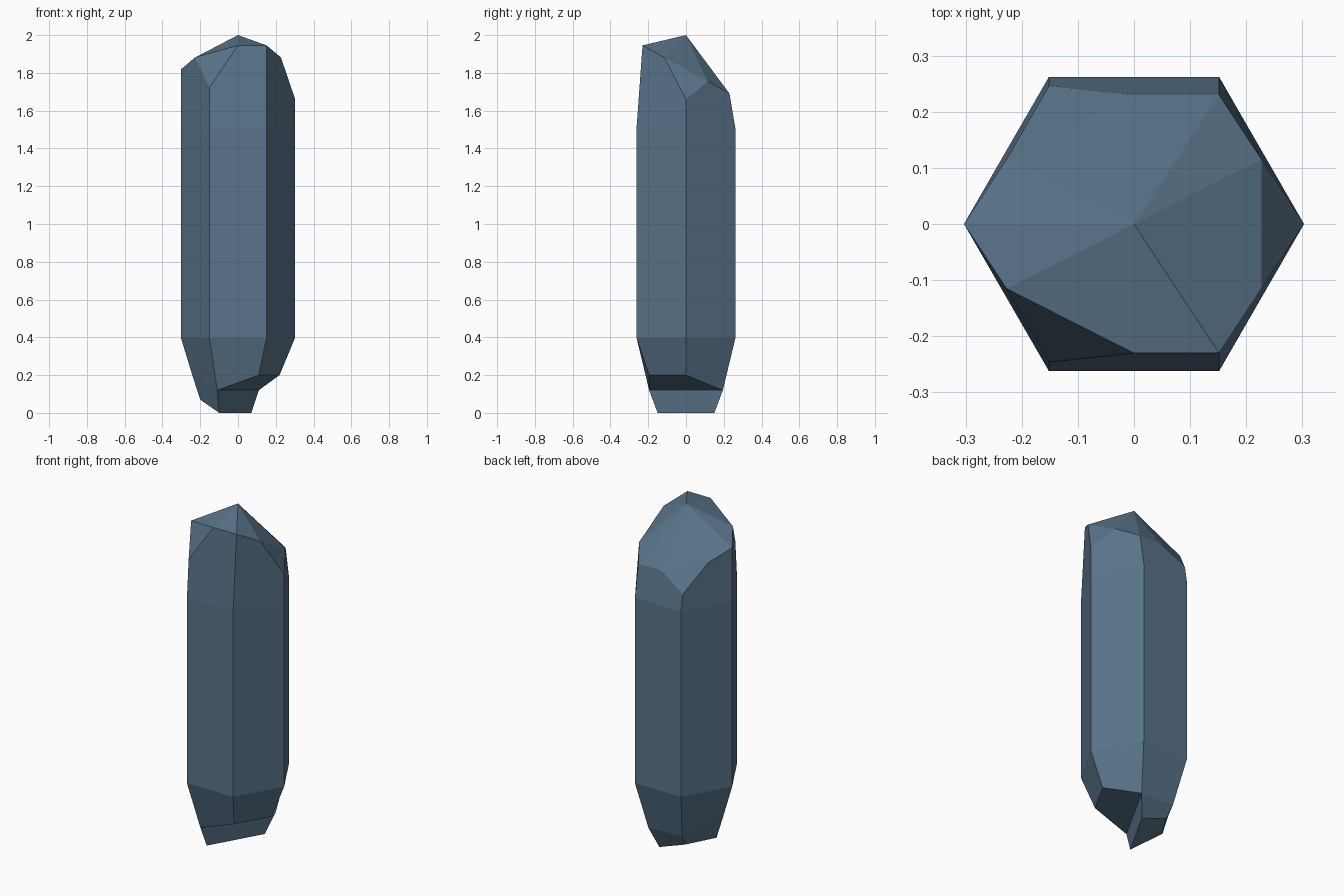
import bpy
import bmesh
from math import cos, sin, pi
from mathutils import Vector

cube = bpy.data.objects.get("Cube")
if cube:
    bpy.data.objects.remove(cube, do_unlink=True)

RADIUS = 0.303

# Material
stone = bpy.data.materials.new("slate_blue")
stone.use_nodes = True
color = (0.10, 0.175, 0.255, 1.0)
stone.diffuse_color = color
stone.node_tree.nodes["Principled BSDF"].inputs["Base Color"].default_value = color

bm = bmesh.new()


def hexagon(height, depth=1.0):
    """Six points, counter-clockwise from +x, at a height given by y."""
    points = []
    for i in range(6):
        x, y = RADIUS * cos(i * pi / 3), RADIUS * depth * sin(i * pi / 3)
        points.append(Vector((x, y, height(y))))
    return points


def add(points):
    return [bm.verts.new(p) for p in points]


def band(lower, upper):
    for i in range(6):
        j = (i + 1) % 6
        bm.faces.new((lower[i], lower[j], upper[j], upper[i]))


# Straight hexagonal shaft
shaft_low = add(hexagon(lambda y: 0.4))
shoulder = add(hexagon(lambda y: 1.5))
band(shaft_low, shoulder)

# Tilted crown: every other corner is cut back halfway down its edge
crown = hexagon(lambda y: 1.818 - 0.554 * y, 0.877)
middles = add([(crown[i] + crown[(i + 1) % 6]) / 2 for i in range(6)])
corners = add([c if i % 2 else (c + shoulder[i].co) / 2 for i, c in enumerate(crown)])
apex = bm.verts.new((0, 0, 2))
for i in range(6):
    j = (i + 1) % 6
    bm.faces.new((shoulder[i], shoulder[j], corners[j], middles[i], corners[i]))
    if i % 2:
        bm.faces.new((middles[i - 1], corners[i], apex))
        bm.faces.new((corners[i], middles[i], apex))
    else:
        bm.faces.new((middles[i - 1], corners[i], middles[i]))
        bm.faces.new((middles[i - 1], middles[i], apex))

# Tapered, chipped foot
taper = add([(0.22, 0, 0.2), (0.11, 0.195, 0.12), (-0.11, 0.195, 0.13),
             (-0.242, 0, 0.2), (-0.11, -0.195, 0.12), (0.11, -0.195, 0.2)])
band(taper, shaft_low)
tip = add([(0.07, 0.15, 0), (-0.1, 0.15, 0.06), (-0.2, 0, 0.07), (-0.1, -0.15, 0)])
for i in range(3):
    bm.faces.new((tip[i], tip[i + 1], taper[i + 2], taper[i + 1]))
bm.faces.new((taper[4], taper[5], taper[0], taper[1]))   # chipped notch
bm.faces.new((tip[3], tip[0], taper[1], taper[4]))       # wall under the notch
bm.faces.new(tip)                                        # slanted underside

bmesh.ops.recalc_face_normals(bm, faces=bm.faces)
mesh = bpy.data.meshes.new("crystal")
bm.to_mesh(mesh)
bm.free()
mesh.materials.append(stone)
crystal = bpy.data.objects.new("crystal", mesh)
bpy.context.collection.objects.link(crystal)
